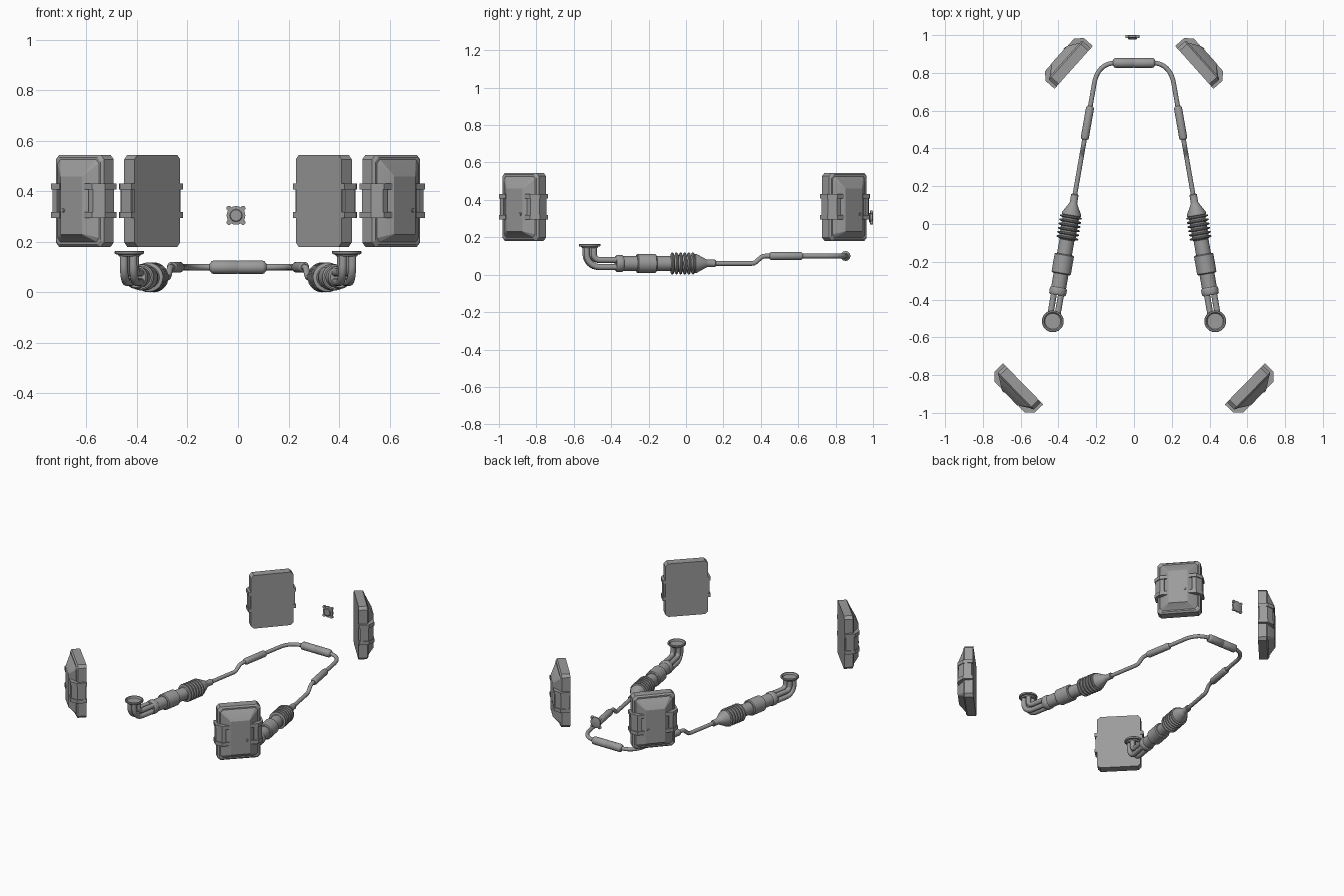
import bpy, bmesh, math
from mathutils import Vector, Matrix

if "Cube" in bpy.data.objects:
    bpy.data.objects.remove(bpy.data.objects["Cube"])

A = math.radians(9.9)
FWD = Vector((math.sin(A), math.cos(A), 0))
SIDE = Vector((math.cos(A), -math.sin(A), 0))
BASE = Vector((-0.43, -0.515, 0))
AXZ = 0.06
DARK = bpy.data.materials.new("dark_grey")
DARK.diffuse_color = (0.33, 0.33, 0.33, 1)
DARK.use_nodes = True
DARK.node_tree.nodes["Principled BSDF"].inputs["Base Color"].default_value = DARK.diffuse_color


def finish(name, bm, mirror=False, angle=35):
    bmesh.ops.remove_doubles(bm, verts=bm.verts, dist=1e-6)
    bmesh.ops.recalc_face_normals(bm, faces=bm.faces)
    me = bpy.data.meshes.new(name)
    bm.to_mesh(me)
    bm.free()
    me.materials.append(DARK)
    ob = bpy.data.objects.new(name, me)
    bpy.context.collection.objects.link(ob)
    bpy.ops.object.select_all(action='DESELECT')
    bpy.context.view_layer.objects.active = ob
    ob.select_set(True)
    bpy.ops.object.shade_smooth_by_angle(angle=math.radians(angle))
    if mirror:
        ob.modifiers.new("mirror", 'MIRROR').use_mirror_merge = False
    return ob


def loft(bm, rings):
    """Skin equal-length closed rings and cap both ends."""
    rows = [[bm.verts.new(p) for p in r] for r in rings]
    n = len(rows[0])
    for a, b in zip(rows, rows[1:]):
        for i in range(n):
            j = (i + 1) % n
            bm.faces.new((a[i], a[j], b[j], b[i]))
    bm.faces.new(rows[0])
    bm.faces.new(rows[-1])


def lathe(bm, origin, axis, profile, seg=24):
    """Turn (distance, radius) pairs around an axis."""
    q = Vector((0, 0, 1)).rotation_difference(Vector(axis))
    ang = [2 * math.pi * i / seg for i in range(seg)]
    loft(bm, [[Vector(origin) + q @ Vector((r * math.cos(a), r * math.sin(a), s))
               for a in ang] for s, r in profile])


def tube(bm, pts, radius, seg=14):
    """Sweep a circle along a path."""
    pts = [Vector(p) for p in pts]
    rings, q, old = [], None, None
    for i, p in enumerate(pts):
        d = (pts[min(i + 1, len(pts) - 1)] - pts[max(i - 1, 0)]).normalized()
        q = Vector((0, 0, 1)).rotation_difference(d) if q is None else old.rotation_difference(d) @ q
        old = d
        rings.append([p + q @ Vector((radius * math.cos(2 * math.pi * k / seg),
                                      radius * math.sin(2 * math.pi * k / seg), 0))
                      for k in range(seg)])
    loft(bm, rings)


def along(y, side=0.0, z=AXZ):
    """Point on the slanted exhaust line at a given y."""
    return BASE + FWD * ((y - BASE.y) / FWD.y) + SIDE * side + Vector((0, 0, z))


def turned(name, y_profile, z=AXZ):
    bm = bmesh.new()
    y0 = y_profile[0][0]
    lathe(bm, along(y0, 0, z), FWD, [((y - y0) / FWD.y, r) for y, r in y_profile])
    return finish(name, bm, True)


# Dished inlet flange and the bundle of four bent header tubes
bm = bmesh.new()
lathe(bm, BASE + Vector((0, 0, 0.142)), (0, 0, 1),
      [(0, 0.040), (0.008, 0.046), (0.010, 0.056), (0.013, 0.058), (0.020, 0.058), (0.023, 0.055),
       (0.023, 0.048), (0.012, 0.042)])
finish("inlet_flange", bm, True)
bm = bmesh.new()
R = 0.05
for s in (-0.019, 0.019):
    for o in (-0.019, 0.019):
        pts = [BASE + SIDE * s + FWD * o + Vector((0, 0, 0.148))]
        for k in range(9):
            t = math.pi / 2 * k / 8
            pts.append(BASE + SIDE * s + FWD * (R - (R - o) * math.cos(t))
                       + Vector((0, 0, AXZ + R - (R - o) * math.sin(t))))
        pts.append(along(-0.36, s, AXZ + o))
        tube(bm, pts, 0.016)
finish("header_tubes", bm, True)

# Collector, catalytic canister and body pipe
turned("collector_ring", [(-0.376, 0.040), (-0.370, 0.045), (-0.362, 0.046), (-0.350, 0.046),
                          (-0.342, 0.045), (-0.336, 0.040)])
turned("body_pipe", [(-0.345, 0.040), (-0.05, 0.040)])
turned("canister", [(-0.264, 0.046), (-0.259, 0.052), (-0.165, 0.052), (-0.160, 0.046)])

# Bellows with six ridges
prof = [(-0.085, 0.040)]
for k in range(6):
    y = -0.080 + k * 0.022
    prof += [(y, 0.044), (y + 0.003, 0.057), (y + 0.007, 0.0595), (y + 0.011, 0.057), (y + 0.014, 0.044)]
prof.append((0.06, 0.042))
turned("bellows", prof)

# Reducer cone with outlet sleeve
turned("reducer", [(0.042, 0.046), (0.046, 0.051), (0.056, 0.051), (0.108, 0.022), (0.113, 0.020),
                   (0.154, 0.020), (0.158, 0.016)])

# Thin pipe with a step up, then the crossover bend to the centre
tube_pts = [along(0.15), along(0.350), along(0.364, 0, 0.062), along(0.374, 0, 0.068),
            along(0.402, 0, 0.093), along(0.412, 0, 0.098), along(0.425, 0, 0.1), along(0.62, 0, 0.1)]
p0, p3 = along(0.745, 0, 0.1), Vector((-0.095, 0.853, 0.1))
p1, p2 = along(0.815, 0, 0.1), Vector((-0.158, 0.853, 0.1))
for k in range(13):
    t = k / 12
    tube_pts.append(p0 * (1 - t) ** 3 + p1 * 3 * t * (1 - t) ** 2 + p2 * 3 * t * t * (1 - t) + p3 * t ** 3)
bm = bmesh.new()
tube(bm, tube_pts, 0.0125)
finish("link_pipe", bm, True)

# Side resonators and centre resonator
turned("side_resonator", [(0.446, 0.014), (0.452, 0.020), (0.458, 0.0215), (0.612, 0.0215),
                          (0.618, 0.020), (0.624, 0.014)], 0.1)
bm = bmesh.new()
half = [(0.112, 0.014), (0.104, 0.024), (0.098, 0.026), (0.0025, 0.026), (0.001, 0.025)]
lathe(bm, (0, 0.853, 0.1), (1, 0, 0), [(-s, r) for s, r in half] + [(s, r) for s, r in reversed(half)])
finish("centre_resonator", bm)


def octagon(hw, z0, z1, c, d):
    return [(-hw + c, d, z0), (hw - c, d, z0), (hw, d, z0 + c), (hw, d, z1 - c),
            (hw - c, d, z1), (-hw + c, d, z1), (-hw, d, z1 - c), (-hw, d, z0 + c)]


def case(prefix, centre, n):
    """Wall case: local x runs sideways, y outward from the flat inner face."""
    n = Vector(n).normalized()
    M = Matrix(((-n.y, n.x, 0, centre[0]), (n.x, n.y, 0, centre[1]), (0, 0, 1, 0), (0, 0, 0, 1)))

    def part(name, build, angle=20):
        b = bmesh.new()
        build(b)
        b.transform(M)
        finish(prefix + name, b, True, angle)

    # Shell with stepped rim and hipped front
    part("_shell", lambda b: loft(b, [
        octagon(0.136, 0.180, 0.545, 0.018, 0.0), octagon(0.136, 0.180, 0.545, 0.018, 0.054),
        octagon(0.126, 0.190, 0.535, 0.018, 0.063), octagon(0.117, 0.199, 0.526, 0.016, 0.063),
        octagon(0.113, 0.203, 0.522, 0.014, 0.067), octagon(0.060, 0.230, 0.460, 0.002, 0.102)]))
    # Round lock on the door face
    part("_lock", lambda b: lathe(b, (0.045, 0.098, 0.325), (0, 1, 0),
                                  [(0, 0.008), (0.006, 0.008), (0.008, 0.006)], 12))

    # Wrap-round side brackets: two bars and a recessed plate
    bar = [(0.125, 0.0), (0.152, 0.0), (0.152, 0.063), (0.116, 0.100), (0.068, 0.100), (0.068, 0.086), (0.105, 0.05)]
    plate = [(0.125, 0.008), (0.147, 0.008), (0.147, 0.060), (0.114, 0.094), (0.088, 0.094), (0.088, 0.07), (0.105, 0.05)]

    def brackets(b):
        for sx in (-1, 1):
            for shape, z0, z1 in ((bar, 0.294, 0.318), (plate, 0.318, 0.408), (bar, 0.408, 0.432)):
                loft(b, [[(sx * x, y, z) for x, y in shape] for z in (z0, z1)])
    part("_brackets", brackets)


case("front_case", (0.587, -0.846), (0.715, -0.699))
case("rear_case", (0.3195, 0.829), (0.745, 0.667))

# Small round port with four lugs at the rear centre
bm = bmesh.new()
C = Vector((-0.008, 0, 0.305))
lathe(bm, C + Vector((0, 0.978, 0)), (0, 1, 0),
      [(0, 0.022), (0.003, 0.025), (0.008, 0.025), (0.009, 0.037), (0.019, 0.037), (0.022, 0.028)])
for sx in (-1, 1):
    for sz in (-1, 1):
        lathe(bm, C + Vector((sx * 0.028, 0.984, sz * 0.028)), (0, 1, 0),
              [(0, 0.010), (0.013, 0.010), (0.016, 0.008)], 10)
finish("rear_port", bm)
